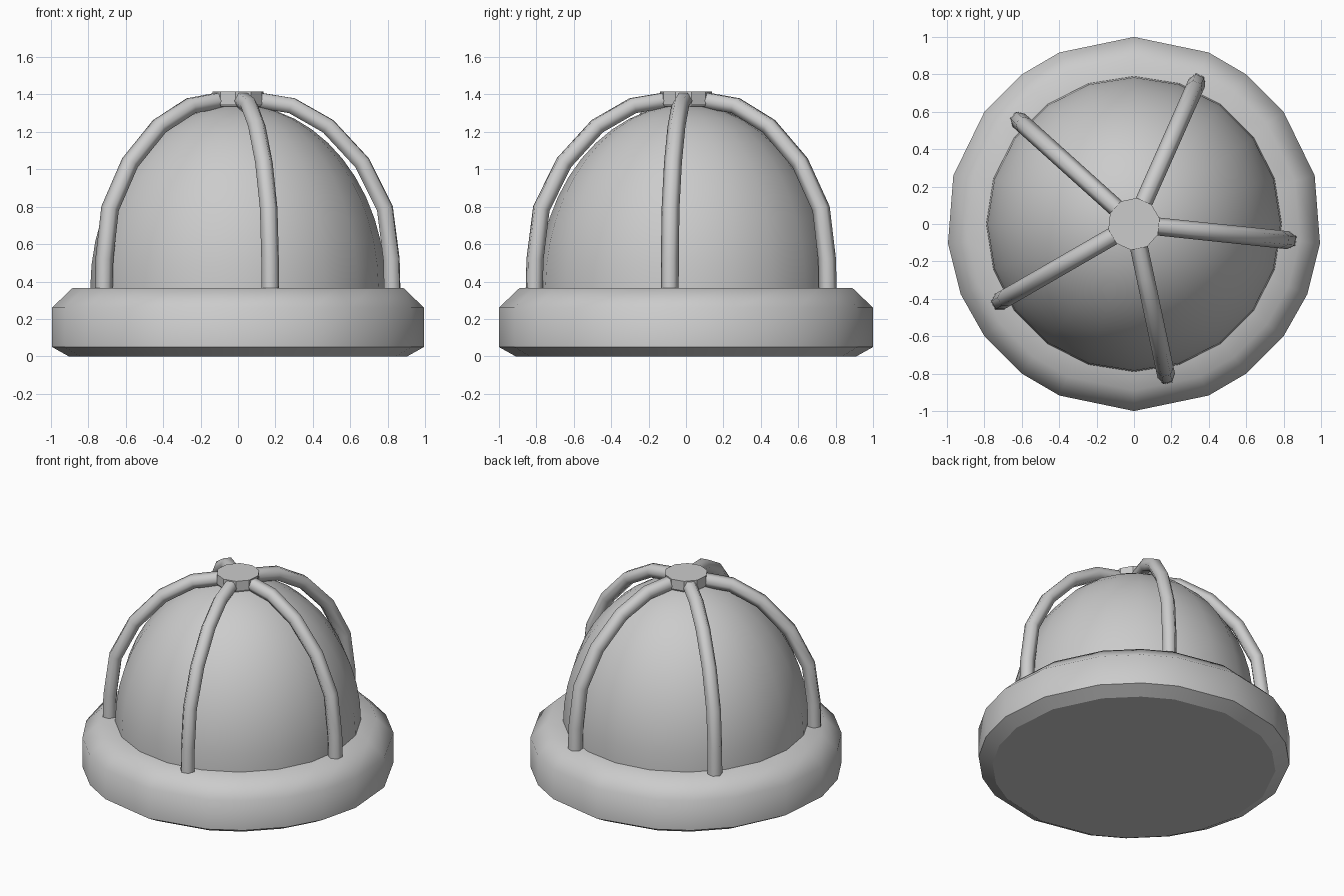
import bpy, math
from math import radians, sin, cos, pi

if "Cube" in bpy.data.objects:
    bpy.data.objects.remove(bpy.data.objects["Cube"])

grey = bpy.data.materials.new("light_grey")
grey.use_nodes = True
grey.diffuse_color = (0.6, 0.6, 0.6, 1)
grey.node_tree.nodes["Principled BSDF"].inputs["Base Color"].default_value = (0.6, 0.6, 0.6, 1)


def smooth(obj, angle):
    bpy.ops.object.select_all(action="DESELECT")
    obj.select_set(True)
    bpy.context.view_layer.objects.active = obj
    bpy.ops.object.shade_smooth_by_angle(angle=radians(angle))


def lathe(name, profile, angles, angle):
    """Stack rings of (radius, height) and close both ends with flat caps."""
    n = len(angles)
    verts = [(r * cos(a), r * sin(a), z) for r, z in profile for a in angles]
    faces = [(k * n + i, k * n + (i + 1) % n, (k + 1) * n + (i + 1) % n, (k + 1) * n + i)
             for k in range(len(profile) - 1) for i in range(n)]
    faces.append(tuple(reversed(range(n))))
    faces.append(tuple(range(len(verts) - n, len(verts))))
    mesh = bpy.data.meshes.new(name)
    mesh.from_pydata(verts, [], faces)
    mesh.materials.append(grey)
    obj = bpy.data.objects.new(name, mesh)
    bpy.context.collection.objects.link(obj)
    smooth(obj, angle)
    for face in mesh.polygons[-2:]:
        face.use_smooth = False
    return obj


def even(n, start=0):
    return [radians(start) + 2 * pi * i / n for i in range(n)]


# Base: thick bevelled disc with slightly uneven sides
right_half = [-90, -66.5, -53, -37, -22, -6, 15, 37, 53, 66.5]
left_half = [180 - a for a in reversed(right_half[1:])]
base_angles = [radians(a) for a in right_half + [90] + left_half]
lathe("base", [(0.91, 0), (1, 0.05), (1, 0.26), (0.89, 0.365), (0.7, 0.365)], base_angles, 50)

# Dome: tall half ellipsoid
steps = [i * pi / 24 for i in range(12)]
dome = [(0.79, 0.3)] + [(0.79 * cos(t), 0.36 + 0.985 * sin(t)) for t in steps] + [(0.01, 1.345)]
lathe("dome", dome, even(20), 60)

# Cage: five bent six-sided bars meeting at a hub
path = [(0.83, 0.32), (0.825, 0.52), (0.79, 0.79), (0.667, 1.035),
        (0.485, 1.23), (0.29, 1.34), (0.09, 1.372)]
for i, a in enumerate(even(5, -6)):
    curve = bpy.data.curves.new("cage_bar", "CURVE")
    curve.dimensions = "3D"
    curve.bevel_depth = 0.048
    curve.bevel_resolution = 1
    curve.use_fill_caps = True
    curve.materials.append(grey)
    spline = curve.splines.new("POLY")
    spline.points.add(len(path) - 1)
    for point, (r, z) in zip(spline.points, path):
        point.co = (r * cos(a), r * sin(a), z, 1)
    bar = bpy.data.objects.new(f"cage_bar_{i + 1}", curve)
    bpy.context.collection.objects.link(bar)
    bpy.ops.object.select_all(action="DESELECT")
    bar.select_set(True)
    bpy.context.view_layer.objects.active = bar
    bpy.ops.object.convert(target="MESH")
    smooth(bpy.context.view_layer.objects.active, 65)

lathe("cage_hub", [(0.13, 1.335), (0.14, 1.35), (0.14, 1.415)], even(10, 12), 30)
